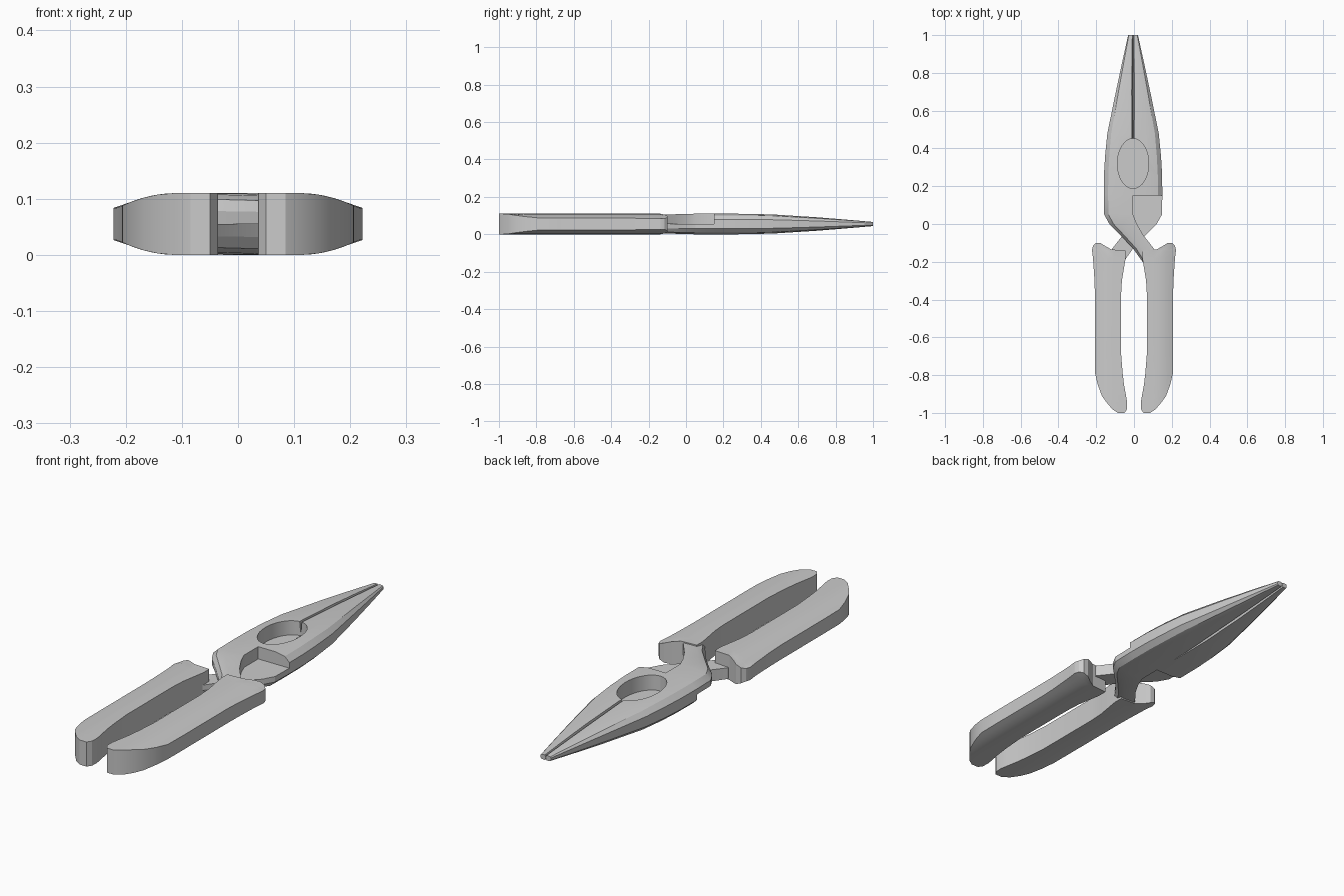
import bpy, bmesh, math

if "Cube" in bpy.data.objects:
    bpy.data.objects.remove(bpy.data.objects["Cube"])

MID = 0.055      # half of the total thickness
AXIS = -0.005    # jaw centre line


def loft(name, rings, offset=(0, 0, MID)):
    """Skin a list of equal-length closed rings and cap both ends."""
    bm = bmesh.new()
    vs = [[bm.verts.new((x + offset[0], y, z + offset[2])) for x, y, z in r] for r in rings]
    n = len(vs[0])
    for a, b in zip(vs, vs[1:]):
        for i in range(n):
            j = (i + 1) % n
            bm.faces.new((a[i], a[j], b[j], b[i]))
    bm.faces.new(vs[0])
    bm.faces.new(vs[-1])
    bmesh.ops.recalc_face_normals(bm, faces=bm.faces)
    me = bpy.data.meshes.new(name)
    bm.to_mesh(me)
    bm.free()
    ob = bpy.data.objects.new(name, me)
    bpy.context.collection.objects.link(ob)
    return ob


def select(ob):
    bpy.ops.object.select_all(action='DESELECT')
    ob.select_set(True)
    bpy.context.view_layer.objects.active = ob


def smooth(ob, deg=25):
    select(ob)
    bpy.ops.object.shade_smooth_by_angle(angle=math.radians(deg))


# Stations: y, inner x, outer x
HANDLE = [(-1.0, .05, .085), (-.98, .037, .115), (-.945, .036, .145), (-.91, .042, .17),
          (-.85, .053, .192), (-.79, .06, .206), (-.69, .068, .207), (-.37, .068, .207),
          (-.3, .064, .209), (-.18, .044, .217), (-.14, .045, .222), (-.135, .12, .222),
          (-.115, .155, .216), (-.1, .178, .202)]
# Stations: y, half gap, half width, half height
JAW = [(.15, 0, .155, .055), (.26, 0, .154, .055), (.36, .003, .148, .054),
       (.48, .006, .136, .050), (.7, .007, .091, .036), (.85, .006, .059, .024),
       (1.0, .004, .026, .011)]
# Stations: y, inner side, outer side, height
ARM = [(.15, 0, .155, .055), (.05, 0, .153, .055), (0, -.02, .125, .054),
       (-.06, -.055, .065, .052), (-.13, -.11, 0, .05), (-.2, -.125, -.05, .048)]


def handle_ring(s, y, a, b):
    top = []
    for t in (0, .35, .55, .7, .85, 1):
        x = a + (b - a) * t
        z = MID - .024 * min(1.1, max(0, (x - .11) / .1) ** 2)
        top.append((s * x, y, z))
    return top + [(x, y, -z) for x, y, z in reversed(top)]


def jaw_ring(s, y, g, w, h):
    top = [(g, h), (.55 * w, h), (.85 * w, .85 * h), (w, .45 * h)]
    pts = [(0, 0)] + top + [(x, -z) for x, z in reversed(top)]
    return [(s * x, y, z) for x, z in pts]


def arm_ring(s, y, a, b, h):
    prof = [(0, 0), (0, 1), (.55, 1), (.85, .85), (1, .45), (1, 0)]
    return [(s * (a + (b - a) * t), y, -s * h * k) for t, k in prof]


# Oval recess cutter over the pivot
bpy.ops.mesh.primitive_cylinder_add(vertices=32, radius=1, depth=.1,
                                    location=(AXIS, .32, .093))
cutter = bpy.context.object
cutter.name = "pivot_recess_cutter"
cutter.scale = (.083, .132, 1)
cutter.hide_render = True

for side, s in (("left", -1), ("right", 1)):
    # Grip
    smooth(loft(side + "_handle", [handle_ring(s, *st) for st in HANDLE]))
    # Crossing half-thickness arm: upper layer from left jaw, lower from right
    smooth(loft(side + "_jaw_arm", [arm_ring(s, *st) for st in ARM], (AXIS, 0, MID)))
    # Tapered jaw with the recess cut in
    jaw = loft(side + "_jaw", [jaw_ring(s, *st) for st in JAW], (AXIS, 0, MID))
    mod = jaw.modifiers.new("recess", 'BOOLEAN')
    mod.operation = 'DIFFERENCE'
    mod.solver = 'EXACT'
    mod.object = cutter
    select(jaw)
    bpy.ops.object.modifier_apply(modifier=mod.name)
    smooth(jaw)

bpy.data.objects.remove(cutter)
